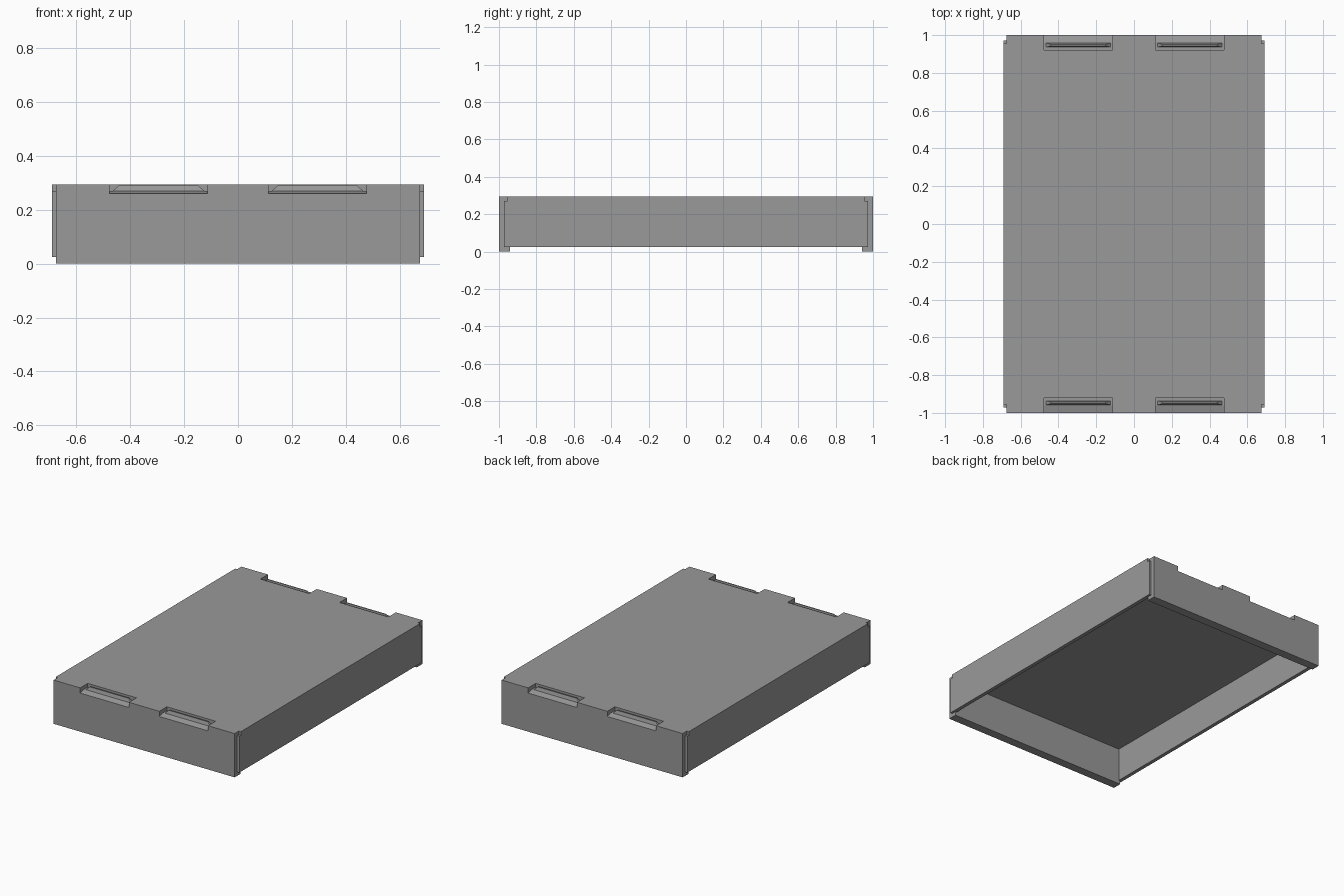
import bpy, bmesh

cube = bpy.data.objects.get("Cube")
if cube:
    bpy.data.objects.remove(cube, do_unlink=True)

grey = bpy.data.materials.new("plain_grey")
grey.use_nodes = True
COLOUR = (0.32, 0.32, 0.32, 1)
grey.diffuse_color = COLOUR
grey.node_tree.nodes["Principled BSDF"].inputs["Base Color"].default_value = COLOUR

TOP = 0.295


def prism(name, profile, x0, x1):
    """Extrude a (y, z) profile along x."""
    bm = bmesh.new()
    face = bm.faces.new([bm.verts.new((x0, y, z)) for y, z in profile])
    new = bmesh.ops.extrude_face_region(bm, geom=[face])["geom"]
    bmesh.ops.translate(bm, vec=(x1 - x0, 0, 0),
                        verts=[v for v in new if isinstance(v, bmesh.types.BMVert)])
    return finish(name, bm)


def finish(name, bm):
    bmesh.ops.recalc_face_normals(bm, faces=bm.faces)
    mesh = bpy.data.meshes.new(name)
    bm.to_mesh(mesh)
    bm.free()
    mesh.materials.append(grey)
    ob = bpy.data.objects.new(name, mesh)
    bpy.context.collection.objects.link(ob)
    return ob


def combine(target, tool, operation):
    """Apply a boolean and discard the tool object."""
    mod = target.modifiers.new(operation, 'BOOLEAN')
    mod.operation, mod.object, mod.solver = operation, tool, 'EXACT'
    bpy.context.view_layer.objects.active = target
    bpy.ops.object.modifier_apply(modifier=mod.name)
    bpy.data.objects.remove(tool, do_unlink=True)


def rect(y, z0, z1):
    return [(-y, z0), (y, z0), (y, z1), (-y, z1)]


# Top panel with the two end walls, open beneath
shell = prism("shell", rect(1, 0, TOP), -0.675, 0.675)
combine(shell, prism("hollow", rect(0.94, -0.1, 0.25), -0.8, 0.8), 'DIFFERENCE')

# Long side panels, stepped in at their upper corners
side = [(-0.972, 0.025), (0.972, 0.025), (0.972, 0.27), (0.955, 0.27),
        (0.955, TOP), (-0.955, TOP), (-0.955, 0.27), (-0.972, 0.27)]
for s in (-1, 1):
    combine(shell, prism("side_panel", side, s * 0.665, s * 0.69), 'UNION')

# Latch pockets with sloping floors, each holding a tapered ridge
for end in (-1, 1):
    for sx in (-1, 1):
        cx = sx * 0.295
        pocket = [(end * y, z) for y, z in
                  ((1.1, 0.235), (0.96, 0.27), (0.92, 0.27), (0.92, 0.4), (1.1, 0.4))]
        combine(shell, prism("pocket", pocket, cx - 0.182, cx + 0.182), 'DIFFERENCE')

        bm = bmesh.new()
        bmesh.ops.create_cube(bm, size=1)
        for v in bm.verts:
            upper = v.co.z > 0
            v.co.x = cx + v.co.x * (0.29 if upper else 0.35)
            v.co.y = end * 0.947 + v.co.y * (0.008 if upper else 0.024)
            v.co.z = TOP - 0.002 if upper else 0.265
        finish("latch_ridge", bm)
